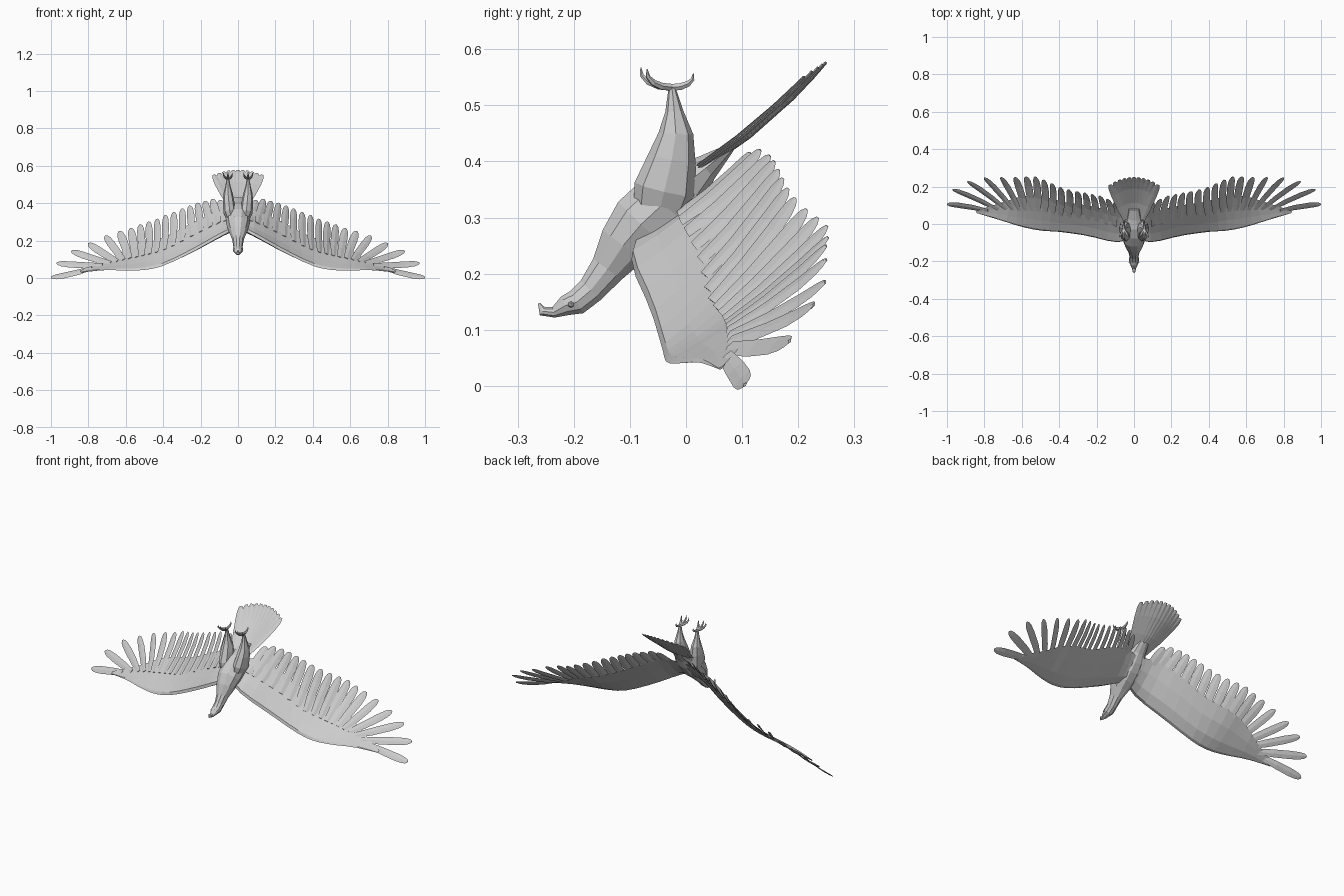
import bpy, bmesh, math
from mathutils import Vector as V, Matrix

cube = bpy.data.objects.get("Cube")
if cube:
    bpy.data.objects.remove(cube, do_unlink=True)

grey = bpy.data.materials.new("plumage_grey")
grey.use_nodes = True
colour = (0.6, 0.6, 0.6, 1)
grey.diffuse_color = colour
grey.node_tree.nodes["Principled BSDF"].inputs["Base Color"].default_value = colour


def finish(bm, name, mirror=False):
    bmesh.ops.recalc_face_normals(bm, faces=bm.faces)
    mesh = bpy.data.meshes.new(name)
    bm.to_mesh(mesh)
    bm.free()
    mesh.materials.append(grey)
    obj = bpy.data.objects.new(name, mesh)
    bpy.context.collection.objects.link(obj)
    if mirror:
        obj.modifiers.new("Mirror", "MIRROR").use_mirror_merge = False
    return obj


def skin(bm, rings):
    """Bridge rings of points into a closed skin."""
    loops = [[bm.verts.new(p) for p in r] for r in rings]
    n = len(loops[0])
    for a, b in zip(loops, loops[1:]):
        for i in range(n):
            j = (i + 1) % n
            bm.faces.new((a[i], a[j], b[j], b[i]))
    bm.faces.new(loops[0][::-1])
    bm.faces.new(loops[-1])


def loft(bm, path, sizes, side, n):
    """Sweep an ellipse with n sides along a path; side is the width direction."""
    rings = []
    for i, p in enumerate(path):
        t = (path[min(i + 1, len(path) - 1)] - path[max(i - 1, 0)]).normalized()
        a = (side - t * side.dot(t)).normalized()
        b = t.cross(a)
        w, h = sizes[i]
        turn = [2 * math.pi * k / n for k in range(n)]
        rings.append([p + a * w * math.cos(q) + b * h * math.sin(q) for q in turn])
    skin(bm, rings)


def along(points, u):
    """Smooth point at fraction u of a chain of control points."""
    f = min(max(u, 0), 1) * (len(points) - 1)
    i = min(int(f), len(points) - 2)
    f -= i
    p = [V(points[min(max(i + k, 0), len(points) - 1)]) for k in (-1, 0, 1, 2)]
    return p[1] + 0.5 * f * (p[2] - p[0] + f * (2 * p[0] - 5 * p[1] + 4 * p[2] - p[3]
                             + f * (3 * (p[1] - p[2]) + p[3] - p[0])))


def feather(bm, base, tip, side, width, bow, round_tip=0.45):
    """Thin diamond-section blade with a rounded tip."""
    shape = [(0, 0.7), (0.35, 0.95), (0.7, 1), (0.88, 0.85), (0.96, 0.6), (1, round_tip * 0.5)]
    path = [base.lerp(tip, s) + bow * 4 * s * (1 - s) for s, w in shape]
    loft(bm, path, [(width * w, 0.0025) for s, w in shape], side, 4)


# Body, neck, head and hooked beak: y, z, half width, half depth
stations = [(-.262, .147, .002, .002), (-.256, .133, .007, .009), (-.236, .131, .012, .010),
            (-.215, .143, .021, .019), (-.195, .149, .026, .024), (-.17, .17, .025, .026),
            (-.14, .208, .032, .033), (-.112, .25, .05, .048), (-.08, .288, .063, .06),
            (-.04, .325, .066, .06), (0, .36, .056, .048), (.035, .388, .042, .026),
            (.08, .425, .03, .008)]
bm = bmesh.new()
loft(bm, [V((0, y, z)) for y, z, w, h in stations],
     [(w, h) for y, z, w, h in stations], V((1, 0, 0)), 10)
finish(bm, "body_and_head")

# Eyes
bm = bmesh.new()
bmesh.ops.create_icosphere(bm, subdivisions=1, radius=0.006,
                           matrix=Matrix.Translation((0.023, -0.205, 0.145)))
finish(bm, "eyes", True)

# Wing skin: leading edge and covert edge, from root to wrist to hand
lead = [(.02, -.08, .26), (.1, -.097, .218), (.25, -.063, .135), (.4, -.042, .065),
        (.5, -.035, .043), (.6, -.015, .04), (.72, .022, .042), (.84, .058, .03)]
trail = [(.02, .04, .36), (.1, .06, .36), (.23, .095, .305), (.37, .115, .23),
         (.5, .15, .185), (.6, .145, .15), (.69, .12, .1), (.845, .07, .04)]
bm = bmesh.new()
rings = []
steps = 16
for k in range(steps + 1):
    u = k / steps
    a, b = along(lead, u), along(trail, u)
    span = along(lead, u + .05) - along(lead, u - .05)
    back = (b - a).cross(span).normalized()
    if back.y < 0:
        back = -back
    thick = 0.026 * (1 - u) + 0.004
    section = [(0, 0), (.06, .55), (.3, 1), (.65, .7), (1, .1), (.65, .2), (.3, -.05), (.06, -.4)]
    rings.append([a.lerp(b, c) + back * thick * h for c, h in section])
skin(bm, rings)
finish(bm, "wing_coverts", True)

# Flight feathers, innermost to wing tip
tips = [(.10, .115, .415), (.14, .133, .42), (.18, .15, .41), (.22, .158, .40),
        (.26, .166, .385), (.30, .173, .37), (.345, .182, .352), (.39, .195, .335),
        (.435, .215, .315), (.48, .235, .30), (.525, .252, .285), (.575, .253, .265),
        (.635, .25, .25), (.71, .25, .225), (.80, .248, .185), (.89, .228, .145),
        (.97, .185, .08), (1, .105, .002)]
count = len(tips)
tips = [V(p) for p in tips]
roots = []
for i in range(count):
    u = 0.1 + 0.83 * i / (count - 1)
    roots.append(along(lead, u).lerp(along(trail, u), 0.55))
bm = bmesh.new()
for i in range(count):
    lo, hi = max(i - 1, 0), min(i + 1, count - 1)
    run = (tips[i] - roots[i]).normalized()
    side = tips[hi] + roots[hi] - tips[lo] - roots[lo]
    side = (side - run * side.dot(run)).normalized()
    side = Matrix.Rotation(math.radians(10), 3, run) @ side
    back = run.cross(side)
    if back.y < 0:
        back = -back
    feather(bm, roots[i], tips[i], side, 0.023 if i < 13 else 0.021, back * 0.008)
finish(bm, "flight_feathers", True)

# Tail fan, its outer feathers lifted towards the belly
belly = V((0, -0.65, 0.76))
bm = bmesh.new()
for i in range(-5, 6):
    s = i / 5
    base = V((0.045 * s, .03, .385)) + belly * 0.012 * s * s
    tip = V((0.128 * s, .25 - .04 * s * s, .577 - .026 * s * s))
    feather(bm, base, tip, V((1, 0, 0.1 * s)), 0.021, belly * -0.012 * (1 - 0.5 * s * s), 0.7)
finish(bm, "tail_feathers")

# Thighs and shanks: x, y, z, half width, half depth
leg = [(.035, -.05, .30, .02, .045), (.045, -.038, .35, .033, .055), (.05, -.025, .405, .031, .043),
       (.053, -.018, .45, .025, .031), (.054, -.021, .49, .014, .016), (.054, -.025, .532, .007, .006)]
bm = bmesh.new()
loft(bm, [V(p[:3]) for p in leg], [p[3:] for p in leg], V((1, 0, 0)), 8)
finish(bm, "legs", True)

# Toes with curled claws: reach, rise, radius
toe = [(0, 0, .007), (.022, .002, .007), (.04, .009, .006), (.051, .02, .004), (.053, .034, .001)]
bm = bmesh.new()
for angle, size in ((-28, .95), (0, 1.05), (28, .95), (180, .72)):
    q = math.radians(angle)
    out = V((math.sin(q), -math.cos(q), 0))
    path = [V((.054, -.025, .532)) + out * r * size + V((0, 0, z * size)) for r, z, w in toe]
    loft(bm, path, [(w, w) for r, z, w in toe], V((out.y, -out.x, 0)), 6)
finish(bm, "toes_and_claws", True)
